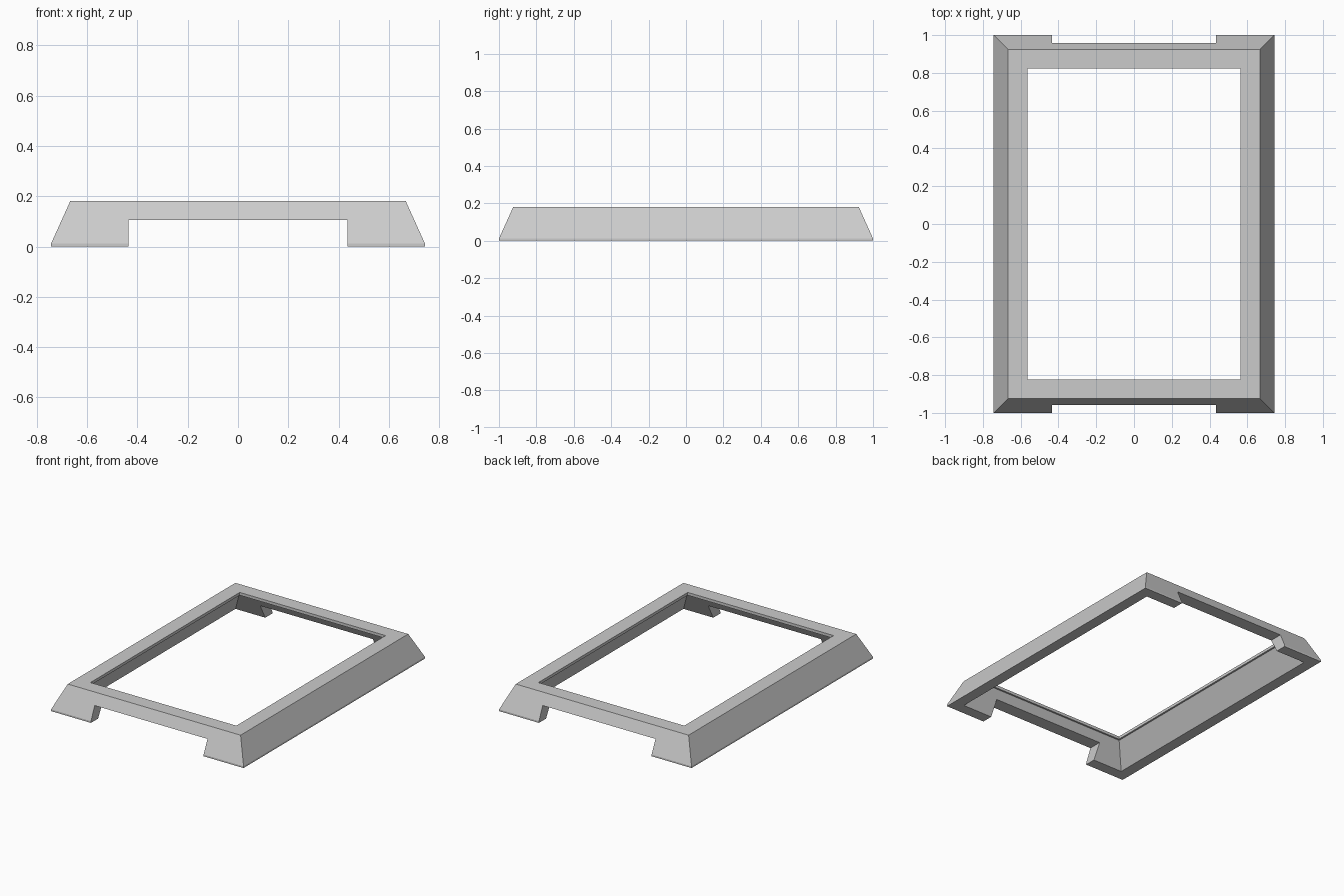
import bpy
import bmesh

if "Cube" in bpy.data.objects:
    bpy.data.objects.remove(bpy.data.objects["Cube"], do_unlink=True)

# Single grey material
grey = bpy.data.materials.new("plain grey")
grey.use_nodes = True
colour = (0.6, 0.6, 0.6, 1)
grey.diffuse_color = colour
grey.node_tree.nodes["Principled BSDF"].inputs["Base Color"].default_value = colour


def make_object(name, bm):
    bmesh.ops.recalc_face_normals(bm, faces=bm.faces)
    mesh = bpy.data.meshes.new(name)
    bm.to_mesh(mesh)
    bm.free()
    mesh.materials.append(grey)
    obj = bpy.data.objects.new(name, mesh)
    bpy.context.collection.objects.link(obj)
    return obj


def mitred_frame(name, profile):
    """Sweep a closed wall section (half width, half depth, height) round a rectangle."""
    bm = bmesh.new()
    corners = [(1, 1), (-1, 1), (-1, -1), (1, -1)]
    rings = [[bm.verts.new((sx * x, sy * y, z)) for sx, sy in corners]
             for x, y, z in profile]
    for a, b in zip(rings, rings[1:] + rings[:1]):
        for i in range(4):
            j = (i + 1) % 4
            bm.faces.new((a[i], a[j], b[j], b[i]))
    return make_object(name, bm)


# Hollow frame: base rim, sloped outer wall, flat top, thin lip, sloped inner wall
frame = mitred_frame("frame", [
    (0.743, 1.0, 0), (0.743, 1.0, 0.012),
    (0.667, 0.924, 0.18), (0.563, 0.823, 0.18),
    (0.563, 0.823, 0.16), (0.575, 0.835, 0.16),
    (0.665, 0.922, 0),
])

# Wide notch through the front and back walls
bm = bmesh.new()
bmesh.ops.create_cube(bm, size=1)
bmesh.ops.scale(bm, verts=bm.verts, vec=(0.87, 2.4, 0.21))
cutter = make_object("notch_cutter", bm)
cutter.hide_render = True

cut = frame.modifiers.new("notches", 'BOOLEAN')
cut.operation = 'DIFFERENCE'
cut.solver = 'EXACT'
cut.object = cutter
bpy.context.view_layer.objects.active = frame
frame.select_set(True)
bpy.ops.object.modifier_apply(modifier=cut.name)
bpy.data.objects.remove(cutter, do_unlink=True)
